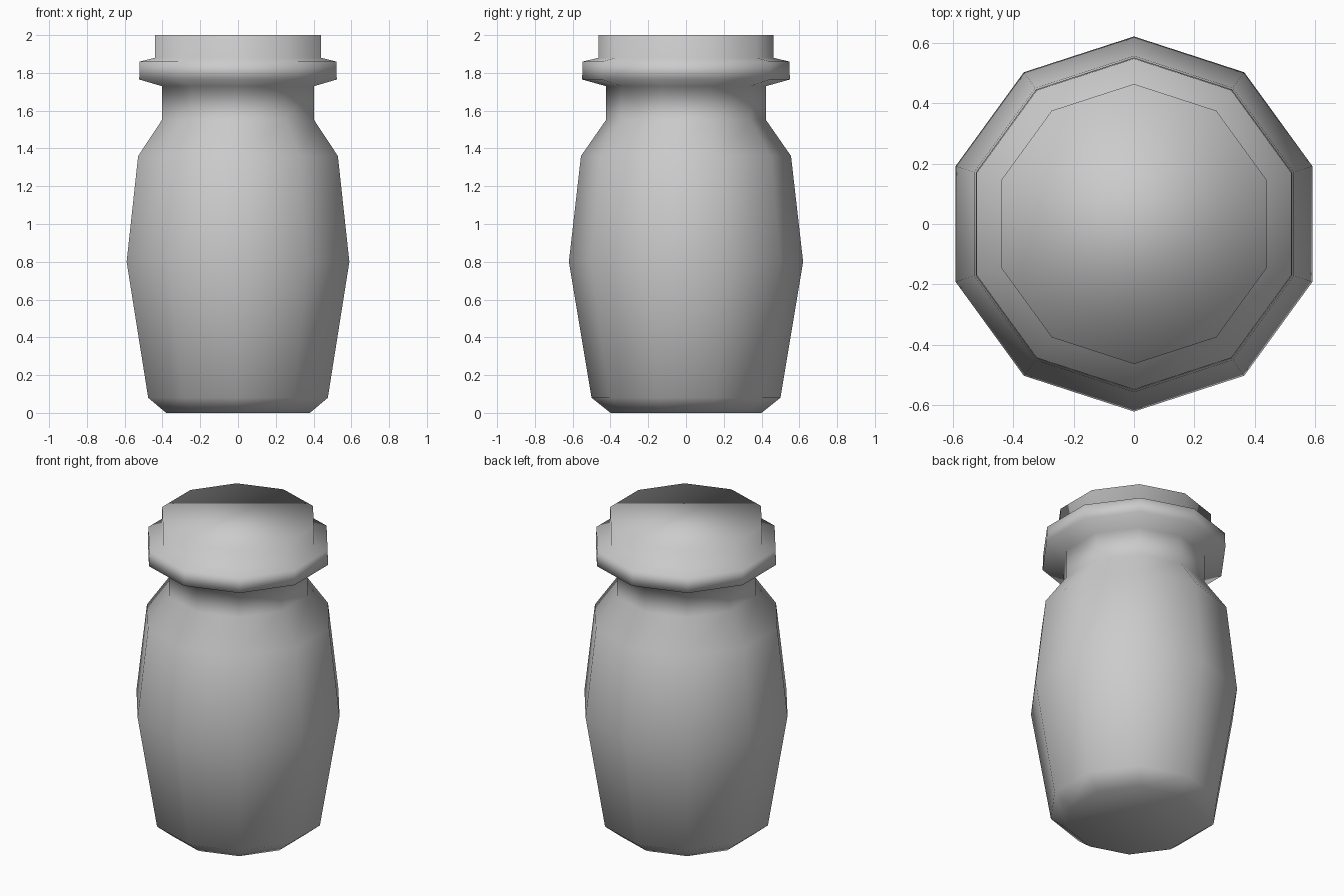
import bpy
import bmesh
import math

cube = bpy.data.objects.get("Cube")
if cube:
    bpy.data.objects.remove(cube, do_unlink=True)

SIDES = 10

# One plain grey for the whole jar
grey = bpy.data.materials.new("light_grey")
grey.use_nodes = True
grey.diffuse_color = (0.6, 0.6, 0.6, 1)
grey.node_tree.nodes["Principled BSDF"].inputs["Base Color"].default_value = (0.6, 0.6, 0.6, 1)

# Profile from the base up: (corner radius, height)
profile = [
    (0.40, 0.0), (0.50, 0.08),                  # bevelled foot
    (0.62, 0.80), (0.556, 1.36),                # belly and shoulder
    (0.424, 1.55), (0.424, 1.73),               # neck
    (0.55, 1.765), (0.547, 1.86),               # flange
    (0.463, 1.88), (0.463, 2.0),                # lid
]


def ring(bm, radius, z):
    """A ring of corners with one corner facing the back."""
    angles = [math.pi / 2 + math.tau * i / SIDES for i in range(SIDES)]
    return [bm.verts.new((radius * math.cos(a), radius * math.sin(a), z)) for a in angles]


bm = bmesh.new()
rings = [ring(bm, r, z) for r, z in profile]

# Walls between neighbouring rings
for low, high in zip(rings, rings[1:]):
    for i in range(SIDES):
        j = (i + 1) % SIDES
        bm.faces.new((low[i], low[j], high[j], high[i]))

# Closed base and top
bm.faces.new(rings[0][::-1])
bm.faces.new(rings[-1])

# Soft shading everywhere, including the caps
for face in bm.faces:
    face.smooth = True

mesh = bpy.data.meshes.new("jar")
bm.to_mesh(mesh)
bm.free()
mesh.materials.append(grey)
jar = bpy.data.objects.new("jar", mesh)
bpy.context.collection.objects.link(jar)
